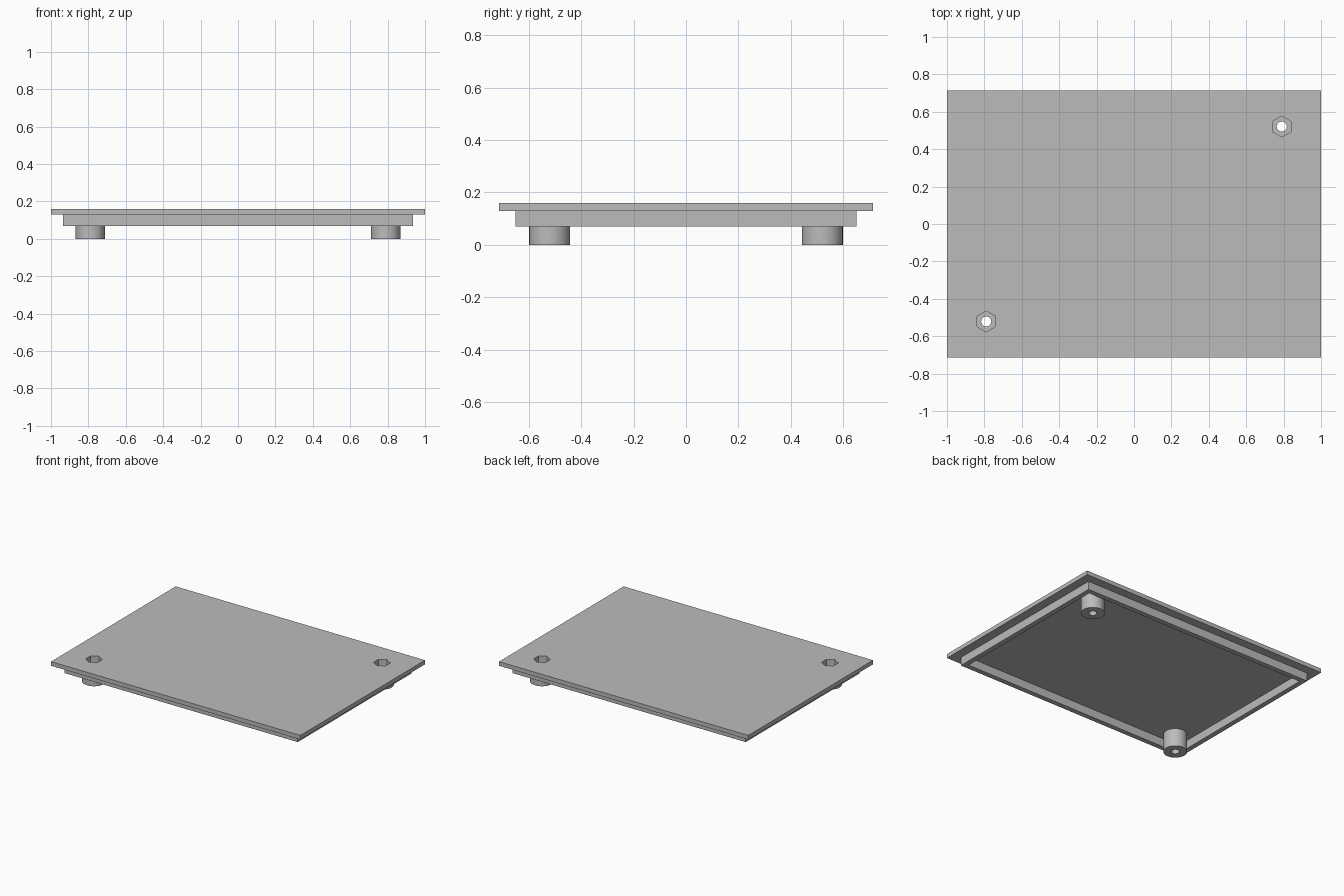
import bpy
from math import radians

cube = bpy.data.objects.get("Cube")
if cube:
    bpy.data.objects.remove(cube, do_unlink=True)

# Main dimensions
HALF_X, HALF_Y = 1.0, 0.714
RIM_X, RIM_Y, WALL = 0.935, 0.651, 0.036
RIM_Z, PLATE_Z, TOP_Z = 0.07, 0.13, 0.16
BOSS_X, BOSS_Y, BOSS_R = 0.79, 0.521, 0.078
HOLE_R, NUT_R, NUT_Z = 0.027, 0.056, 0.1

grey = bpy.data.materials.new("plain grey")
grey.use_nodes = True
colour = (0.5, 0.5, 0.5, 1)
grey.diffuse_color = colour
grey.node_tree.nodes["Principled BSDF"].inputs["Base Color"].default_value = colour


def finish(name):
    obj = bpy.context.object
    obj.name = name
    obj.data.materials.append(grey)
    return obj


def box(name, half_x, half_y, low, high):
    bpy.ops.mesh.primitive_cube_add(size=2, location=(0, 0, (low + high) / 2))
    bpy.context.object.scale = (half_x, half_y, (high - low) / 2)
    bpy.ops.object.transform_apply(location=True, rotation=False, scale=True)
    return finish(name)


def prism(name, sides, radius, x, y, low, high, turn=0):
    bpy.ops.mesh.primitive_cylinder_add(
        vertices=sides, radius=radius, depth=high - low,
        location=(x, y, (low + high) / 2), rotation=(0, 0, radians(turn)))
    return finish(name)


def cut(target, cutter):
    mod = target.modifiers.new("cut", "BOOLEAN")
    mod.operation = "DIFFERENCE"
    mod.solver = "EXACT"
    mod.object = cutter
    bpy.context.view_layer.objects.active = target
    bpy.ops.object.modifier_apply(modifier=mod.name)


def discard(cutter):
    bpy.data.objects.remove(cutter, do_unlink=True)


# Flat cover and the locating rim beneath it
plate = box("cover_plate", HALF_X, HALF_Y, PLATE_Z, TOP_Z)
rim = box("locating_rim", RIM_X, RIM_Y, RIM_Z, PLATE_Z)
core = box("rim_cutter", RIM_X - WALL, RIM_Y - WALL, RIM_Z - 0.1, PLATE_Z + 0.1)
cut(rim, core)
discard(core)

# Screw bosses at opposite corners, each with a nut pocket and a through hole
for side, label in ((-1, "front_right"), (1, "back_left")):
    x, y = side * BOSS_X, side * BOSS_Y
    boss = prism(label + "_boss", 64, BOSS_R, x, y, 0, PLATE_Z)
    pocket = prism("pocket_cutter", 6, NUT_R, x, y, NUT_Z, TOP_Z + 0.1)
    hole = prism("hole_cutter", 32, HOLE_R, x, y, -0.1, TOP_Z + 0.1)
    cut(plate, pocket)
    cut(boss, pocket)
    cut(boss, hole)
    discard(pocket)
    discard(hole)
    bpy.ops.object.select_all(action="DESELECT")
    boss.select_set(True)
    bpy.context.view_layer.objects.active = boss
    bpy.ops.object.shade_smooth_by_angle(angle=radians(30))
